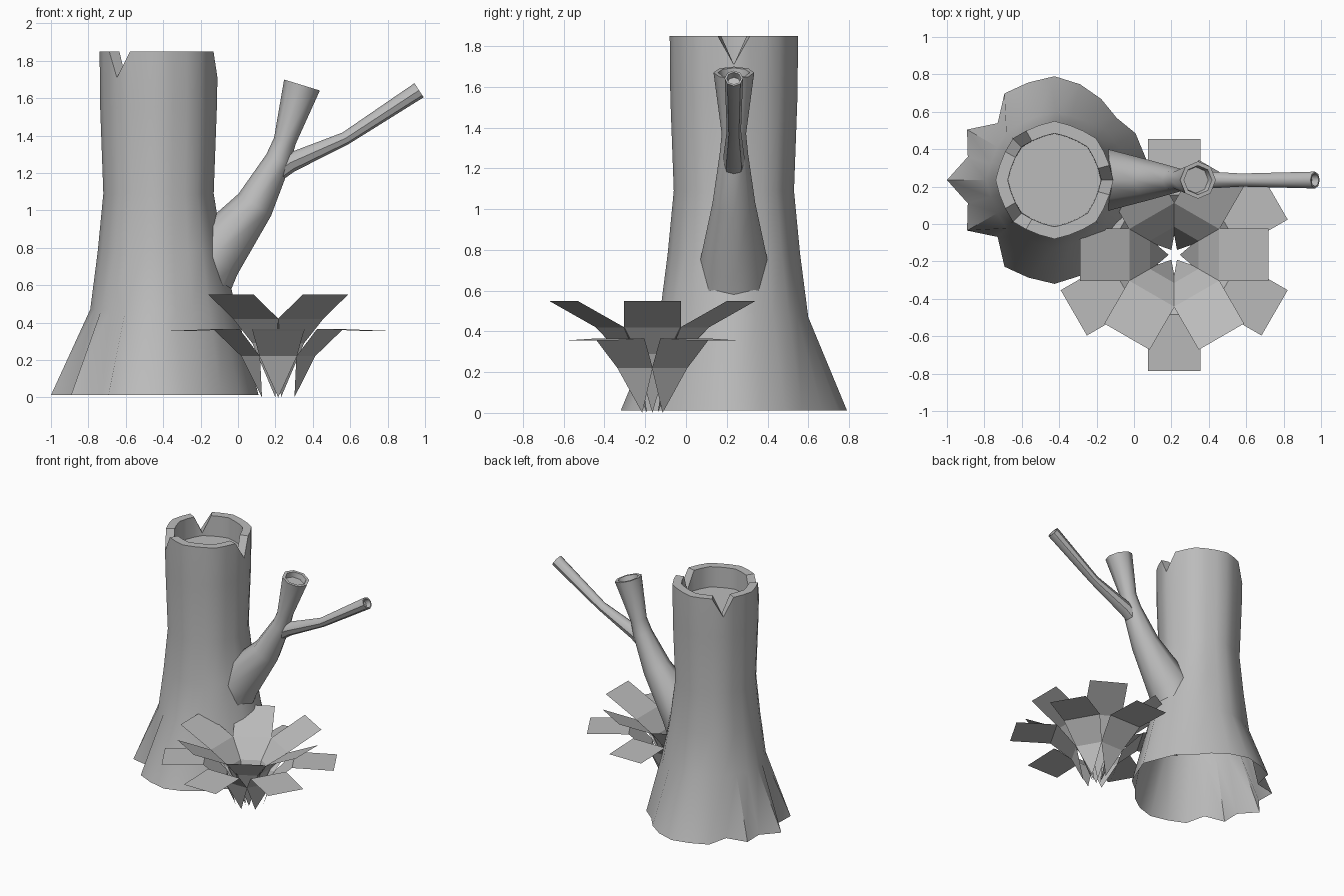
import bpy, bmesh
from math import radians, cos, sin, pi
from mathutils import Vector

cube = bpy.data.objects.get("Cube")
if cube:
    bpy.data.objects.remove(cube, do_unlink=True)

grey = bpy.data.materials.new("plain_grey")
grey.use_nodes = True
colour = (0.5, 0.5, 0.5, 1)
grey.diffuse_color = colour
grey.node_tree.nodes["Principled BSDF"].inputs["Base Color"].default_value = colour


def finish(name, bm, smooth=None):
    mesh = bpy.data.meshes.new(name)
    bm.to_mesh(mesh)
    bm.free()
    mesh.materials.append(grey)
    obj = bpy.data.objects.new(name, mesh)
    bpy.context.collection.objects.link(obj)
    if smooth:
        bpy.ops.object.select_all(action="DESELECT")
        bpy.context.view_layer.objects.active = obj
        obj.select_set(True)
        bpy.ops.object.shade_smooth_by_angle(angle=radians(smooth))
    return obj


def skin(bm, rings, cap=True):
    """Bridge rings of points with quads and close the last ring."""
    loops = [[bm.verts.new(p) for p in ring] for ring in rings]
    for a, b in zip(loops, loops[1:]):
        n = len(a)
        for i in range(n):
            j = (i + 1) % n
            bm.faces.new((a[i], a[j], b[j], b[i]))
    if cap:
        bm.faces.new(loops[-1])


# Trunk: flared ragged foot, octagonal shaft, notched rim and hollow top
SEG = 24
CENTRE = Vector((-0.425, 0.235, 0))
FOOT = [.535, .50, .50, .47, .50, .53, .555, .54, .535, .43, .54, .48, .575]
NOTCHES = (0, 9, 15)


def octagon(i):
    a = radians((i * 360 / SEG) % 45 - 22.5)
    return 0.5 + 0.5 * cos(pi / 8) / cos(a)


def trunk_ring(radius, z):
    """radius and z are functions of the segment index."""
    return [CENTRE + Vector((radius(i) * cos(2 * pi * i / SEG),
                             radius(i) * sin(2 * pi * i / SEG), z(i)))
            for i in range(SEG)]


def rim_height(i):
    return 1.71 if i in NOTCHES else 1.85


def root(i):
    return max(0, cos(2 * pi * i / SEG)) ** 3


bm = bmesh.new()
skin(bm, [
    trunk_ring(lambda i: FOOT[min(i, SEG - i)], lambda i: 0.012),
    trunk_ring(lambda i: 0.365 * octagon(i) + 0.05 * root(i), lambda i: 0.47),
    trunk_ring(lambda i: 0.325 * octagon(i) + 0.02 * root(i), lambda i: 0.78),
    trunk_ring(lambda i: 0.295 * octagon(i), lambda i: 1.09),
    trunk_ring(lambda i: 0.312 * octagon(i), lambda i: 1.55),
    trunk_ring(lambda i: 0.315 * octagon(i), rim_height),
    trunk_ring(lambda i: 0.25 * octagon(i), rim_height),
    trunk_ring(lambda i: 0.248 * octagon(i), lambda i: 1.69),
])
finish("trunk", bm, 40)


# Branches: tapered tubes with a cupped end
def branch(name, path, sides=8, cup=0.04):
    pts = [Vector((x, 0.235, z)) for x, z, r in path]
    radii = [r for x, z, r in path]
    tangents = []
    for k in range(len(pts)):
        tangents.append((pts[min(k + 1, len(pts) - 1)] - pts[max(k - 1, 0)]).normalized())
    inward = tangents[-1] * cup
    pts += [pts[-1], pts[-1] - inward]
    radii += [radii[-1] * 0.78, radii[-1] * 0.7]
    tangents += [tangents[-1]] * 2
    side = Vector((0, 1, 0))
    rings = []
    for p, r, t in zip(pts, radii, tangents):
        up = t.cross(side)
        rings.append([p + r * (side * cos(2 * pi * i / sides) + up * sin(2 * pi * i / sides))
                      for i in range(sides)])
    bm = bmesh.new()
    skin(bm, rings)
    bmesh.ops.recalc_face_normals(bm, faces=bm.faces)
    finish(name, bm, 45)


branch("main_branch", [(-.29, .46, .19), (-.14, .75, .165), (.09, 1.03, .105),
                       (.215, 1.27, .07), (.25, 1.37, .06), (.342, 1.67, .1)])
branch("side_branch", [(.19, 1.19, .05), (.28, 1.255, .052),
                       (.575, 1.385, .035), (.968, 1.642, .045)])


# Plant: two whorls of six folded flat leaves
def whorl(name, first_angle, profile):
    """profile rows: distance from the stem, height, half width."""
    bm = bmesh.new()
    for k in range(6):
        a = radians(first_angle + 60 * k)
        out, across = Vector((cos(a), sin(a), 0)), Vector((-sin(a), cos(a), 0))
        base = Vector((0.215, -0.165, 0))
        rows = []
        for r, z, w in profile:
            mid = base + out * r + Vector((0, 0, z))
            rows.append([bm.verts.new(mid + across * s) for s in ((-w, w) if w else (0,))])
        for a_row, b_row in zip(rows, rows[1:]):
            bm.faces.new(a_row + b_row[::-1])
    finish(name, bm)


whorl("lower_leaves", 30, [(.1, 0, 0), (.17, .22, .1), (.32, .365, .14), (.62, .355, .14)])
whorl("upper_leaves", 0, [(.03, 0, 0), (.13, .29, .085), (.24, .42, .14), (.505, .55, .14)])
